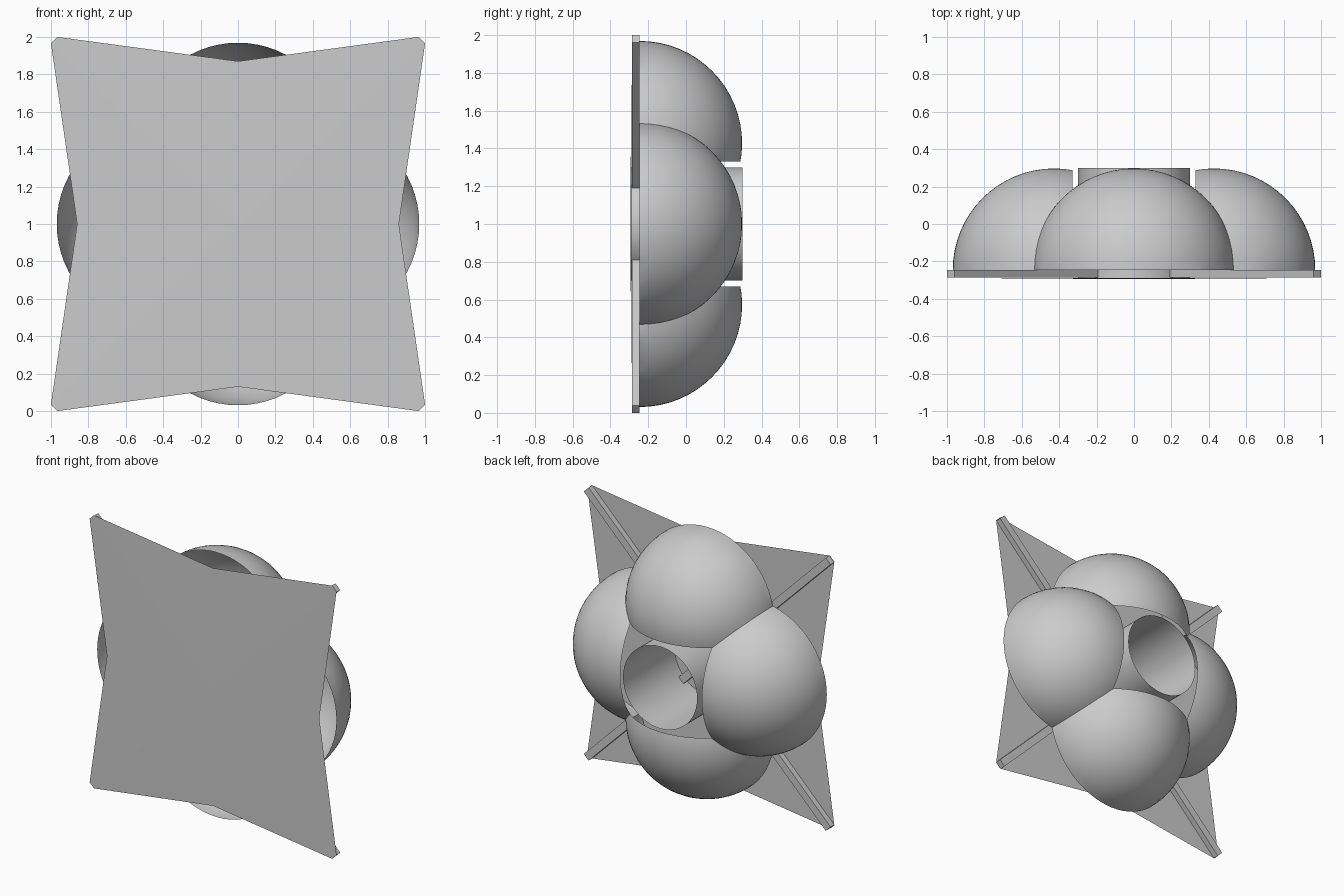
import bpy, bmesh, math
from mathutils import Matrix, Vector

if "Cube" in bpy.data.objects:
    bpy.data.objects.remove(bpy.data.objects["Cube"])

CENTRE = Vector((0, 0, 1))


def finish(bm, name, angle=None):
    me = bpy.data.meshes.new(name)
    bm.to_mesh(me)
    bm.free()
    ob = bpy.data.objects.new(name, me)
    bpy.context.collection.objects.link(ob)
    if angle:
        bpy.ops.object.select_all(action='DESELECT')
        ob.select_set(True)
        bpy.context.view_layer.objects.active = ob
        bpy.ops.object.shade_smooth_by_angle(angle=math.radians(angle))
    return ob


def cut(bm, point, normal):
    # removes everything on the side the normal points to
    bmesh.ops.bisect_plane(bm, geom=bm.verts[:] + bm.edges[:] + bm.faces[:],
                           plane_co=point, plane_no=normal, clear_outer=True)


# Open half-sphere shells, trimmed to the hub opening and to their neighbours
for i, side in enumerate(("top", "left", "bottom", "right")):
    bm = bmesh.new()
    bmesh.ops.create_uvsphere(
        bm, u_segments=64, v_segments=32, radius=0.542,
        matrix=Matrix.Translation((0, -0.245, 0.427)) @ Matrix.Rotation(math.pi / 2, 4, 'X'))
    cut(bm, (0, -0.245, 0), (0, -1, 0))
    cut(bm, (0, 0, 0.33), (0, 0, -1))
    for s in (-1, 1):
        cut(bm, (0, 0, 0), (s, 0, -1))
    bm.transform(Matrix.Translation(CENTRE) @ Matrix.Rotation(-i * math.pi / 2, 4, 'Y'))
    finish(bm, side + "_dome", 40)

# Open central tube
bm = bmesh.new()
bmesh.ops.create_cone(
    bm, cap_ends=False, segments=48, radius1=0.3, radius2=0.3, depth=0.591,
    matrix=Matrix.Translation((0, 0.0045, 1)) @ Matrix.Rotation(math.pi / 2, 4, 'X'))
finish(bm, "hub_tube", 40)

# Two crossed diagonal bars
for name, a in (("rising_bar", -45), ("falling_bar", 45)):
    bm = bmesh.new()
    bmesh.ops.create_cube(bm, size=1)
    bm.transform(Matrix.Translation((0, -0.266, 1))
                 @ Matrix.Rotation(math.radians(a), 4, 'Y')
                 @ Matrix.Diagonal((2.772, 0.042, 0.055, 1)))
    finish(bm, name)

# Thin four-pointed sheet, raised very slightly at its middle
bm = bmesh.new()
ring = []
for i, reach in enumerate((0.87, 0.86, 0.87, 0.86)):
    rot = Matrix.Rotation(i * math.pi / 2, 3, 'Y')
    for x, z in ((0, reach), (0.965, 1), (1, 0.965)):
        ring.append(bm.verts.new(CENTRE + rot @ Vector((x, -0.288, z))))
mid = bm.verts.new((0, -0.295, 1))
for a, b in zip(ring, ring[1:] + ring[:1]):
    bm.faces.new((mid, a, b))
bmesh.ops.recalc_face_normals(bm, faces=bm.faces[:])
if bm.faces[:][0].normal.y > 0:
    bmesh.ops.reverse_faces(bm, faces=bm.faces[:])
finish(bm, "front_sheet")
